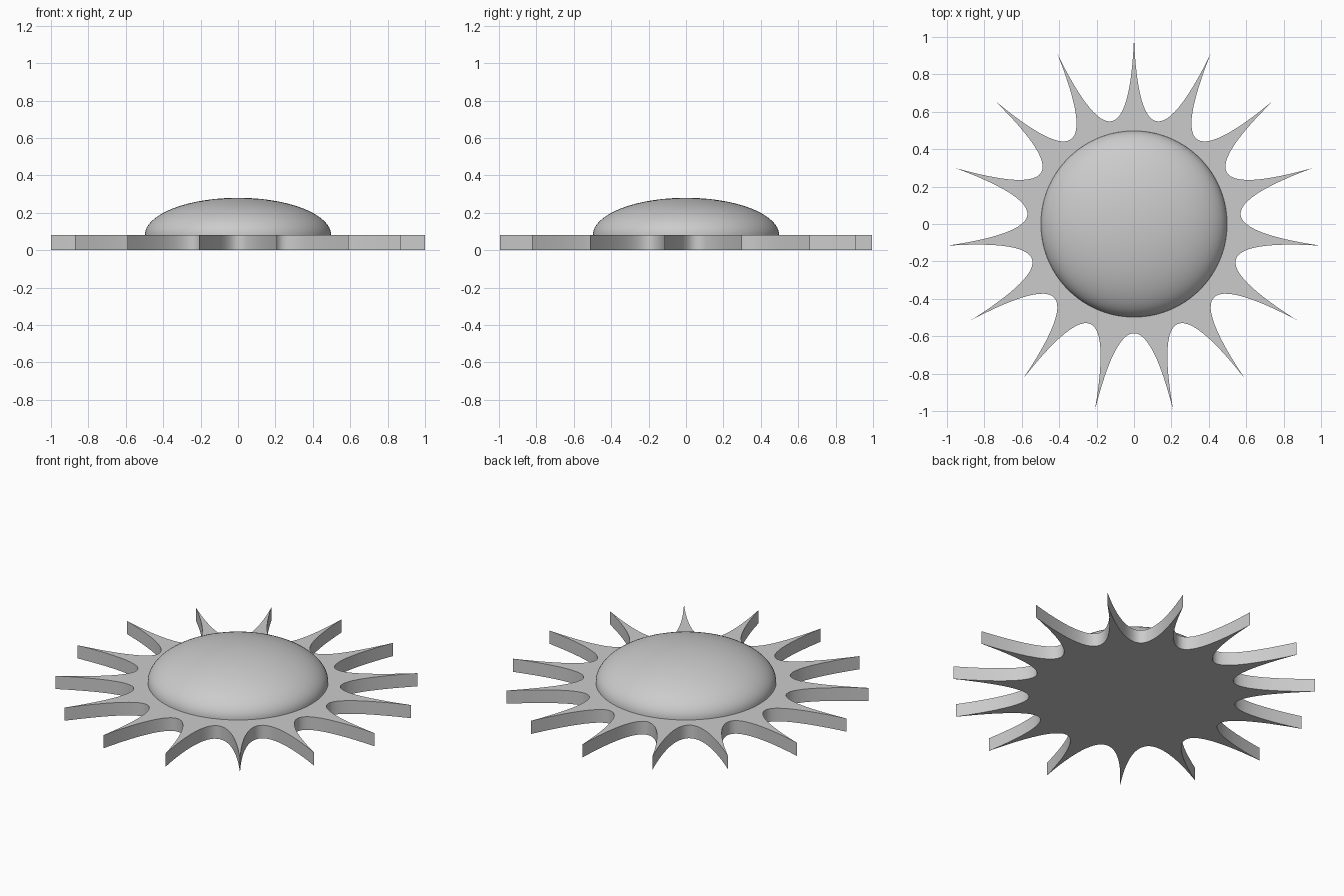
import bpy
import bmesh
from math import cos, sin, radians
from mathutils import Vector, Matrix

cube = bpy.data.objects.get("Cube")
if cube:
    bpy.data.objects.remove(cube, do_unlink=True)

RAYS = 15
TIP, VALLEY = 1.0055, 0.573       # radii of ray tips and of the gaps between them
THICK = 0.08
CENTRE_Y = -0.011
DOME_R, DOME_H = 0.498, 0.2
STEPS = 24                        # segments along each gap curve

grey = bpy.data.materials.new("plain_grey")
grey.use_nodes = True
colour = (0.6, 0.6, 0.6, 1)
grey.diffuse_color = colour
grey.node_tree.nodes["Principled BSDF"].inputs["Base Color"].default_value = colour


def finish(name, bm):
    """Turn a bmesh into a smooth-shaded object with sharp edges kept."""
    bmesh.ops.recalc_face_normals(bm, faces=bm.faces)
    mesh = bpy.data.meshes.new(name)
    bm.to_mesh(mesh)
    bm.free()
    mesh.materials.append(grey)
    obj = bpy.data.objects.new(name, mesh)
    bpy.context.collection.objects.link(obj)
    bpy.ops.object.select_all(action='DESELECT')
    obj.select_set(True)
    bpy.context.view_layer.objects.active = obj
    bpy.ops.object.shade_smooth_by_angle(angle=radians(30))
    return obj


# Rayed plate: a parabolic gap between each pair of needle tips
half = radians(180 / RAYS)
tip_along, tip_across = TIP * cos(half), TIP * sin(half)
bm = bmesh.new()
outline = []
for ray in range(RAYS):
    turn = Matrix.Rotation(radians(90) + half * (2 * ray + 1), 3, 'Z')
    for i in range(STEPS):
        t = 2 * i / STEPS - 1
        along = VALLEY + (tip_along - VALLEY) * t * t
        outline.append(bm.verts.new(turn @ Vector((along, tip_across * t, 0))))
base = bm.faces.new(outline)
top = bmesh.ops.extrude_face_region(bm, geom=[base], use_keep_orig=True)
bmesh.ops.translate(bm, vec=(0, 0, THICK),
                    verts=[v for v in top["geom"] if isinstance(v, bmesh.types.BMVert)])
plate = finish("rayed_plate", bm)
plate.location.y = CENTRE_Y

# Dome: upper half of a flattened sphere resting on the plate
bm = bmesh.new()
bmesh.ops.create_uvsphere(bm, u_segments=96, v_segments=48, radius=1)
bmesh.ops.bisect_plane(bm, geom=bm.verts[:] + bm.edges[:] + bm.faces[:], dist=1e-5,
                       plane_co=(0, 0, 0), plane_no=(0, 0, 1), clear_inner=True)
bmesh.ops.scale(bm, vec=(DOME_R, DOME_R, DOME_H), verts=bm.verts)
dome = finish("dome", bm)
dome.location.z = THICK
